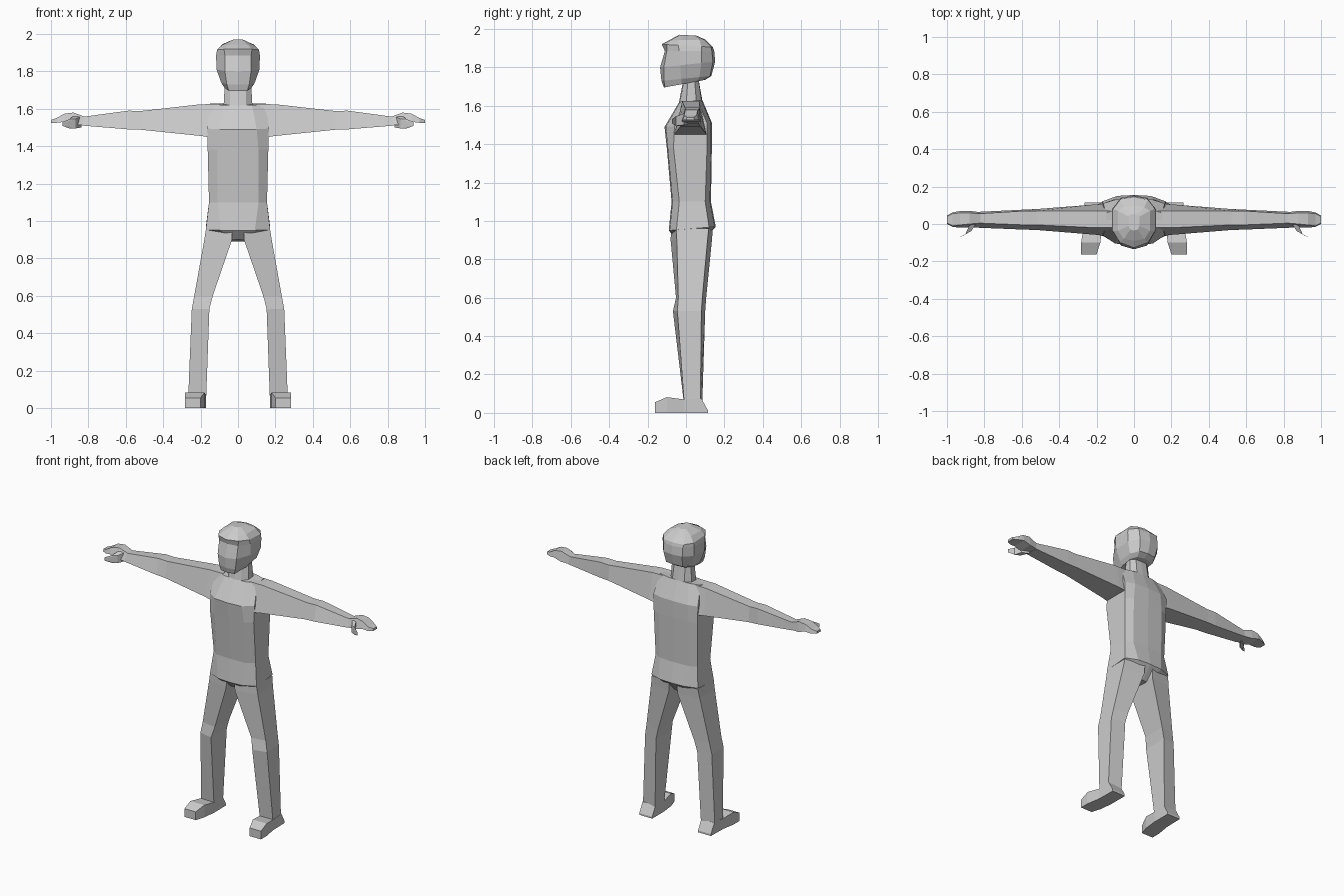
import bpy, bmesh

grey = bpy.data.materials.new("plain_grey")
grey.diffuse_color = (0.6, 0.6, 0.6, 1)


def loft(name, rings, mirror=False):
    """Skin a list of equal-length rings, cap both ends, optionally mirror over x."""
    bm = bmesh.new()
    rows = [[bm.verts.new(p) for p in ring] for ring in rings]
    n = len(rows[0])
    for a, b in zip(rows, rows[1:]):
        for i in range(n):
            j = (i + 1) % n
            bm.faces.new((a[i], a[j], b[j], b[i]))
    bm.faces.new(rows[0])
    bm.faces.new(rows[-1])
    bmesh.ops.recalc_face_normals(bm, faces=bm.faces[:])
    mesh = bpy.data.meshes.new(name)
    bm.to_mesh(mesh)
    bm.free()
    mesh.materials.append(grey)
    ob = bpy.data.objects.new(name, mesh)
    bpy.context.collection.objects.link(ob)
    if mirror:
        ob.modifiers.new("mirror", 'MIRROR')
    return ob


def body_ring(zf, zb, w, xi, fc, f, sf, sb, b, bc):
    """Ten-sided symmetric ring; height runs from zf at the front to zb at the back."""
    half = [(0, fc), (xi, f), (w, sf), (w, sb), (xi, b), (0, bc)]
    pts = half + [(-x, y) for x, y in half[4:0:-1]]
    return [(x, y, zf + (zb - zf) * (y - fc) / (bc - fc)) for x, y in pts]


# Torso from crotch to shoulder line
loft("torso", [body_ring(*r) for r in (
    (.90, .89, .04, .025, -.045, -.04, -.02, .06, .08, .085),
    (.95, .97, .172, .09, -.09, -.085, -.05, .12, .15, .155),
    (1.10, 1.10, .155, .11, -.075, -.07, -.035, .10, .125, .13),
    (1.38, 1.40, .162, .11, -.10, -.095, -.065, .11, .13, .135),
    (1.49, 1.51, .165, .10, -.112, -.105, -.06, .11, .13, .135),
    (1.62, 1.63, .15, .075, -.035, -.03, -.01, .06, .08, .085))])

# Neck
loft("neck", [body_ring(*r) for r in (
    (1.60, 1.60, .078, .045, -.04, -.035, .0, .055, .085, .09),
    (1.73, 1.74, .07, .04, -.015, -.01, .01, .045, .065, .065))])

# Head, with the brow overhanging the face
loft("head", [body_ring(*r) for r in (
    (1.695, 1.735, .072, .05, -.115, -.11, -.02, .055, .09, .10),
    (1.73, 1.755, .09, .06, -.128, -.115, -.025, .07, .125, .132),
    (1.80, 1.83, .115, .07, -.135, -.115, -.03, .08, .14, .152),
    (1.885, 1.885, .117, .07, -.11, -.10, -.035, .08, .135, .147),
    (1.92, 1.905, .112, .075, -.127, -.10, -.04, .08, .13, .14),
    (1.94, 1.945, .085, .055, -.09, -.08, -.035, .07, .09, .10),
    (1.97, 1.965, .03, .02, -.035, -.03, -.01, .04, .05, .055))])


# Legs: four-sided, narrow at the outer side
def leg_ring(z, xo, xi, sf, f, b, sb):
    return [(xo, sf, z), (xi, f, z), (xi, b, z), (xo, sb, z)]


loft("leg", [leg_ring(*r) for r in (
    (.96, .171, .03, -.05, -.078, .14, .118),
    (.90, .18, .032, -.048, -.08, .135, .112),
    (.60, .234, .135, -.04, -.052, .105, .085),
    (.53, .247, .153, -.045, -.068, .10, .08),
    (.06, .266, .17, -.01, -.012, .085, .075))], True)

# Feet: heel to toe
loft("foot", [[(xi, y, 0), (xo, y, 0), (xo, y, zt), (xi, y, zt)]
              for y, xi, xo, zt in (
    (.115, .17, .265, .012), (.08, .17, .266, .075), (-.01, .17, .268, .07),
    (-.10, .18, .283, .082), (-.162, .20, .283, .055))], True)


# Arms: narrow top, wider underside
def arm_ring(x, zt, zb, tf, tb, bf, bb):
    return [(x, tf, zt), (x, bf, zb), (x, bb, zb), (x, tb, zt)]


loft("arm", [arm_ring(*r) for r in (
    (.10, 1.625, 1.44, -.02, .07, -.07, .11),
    (.20, 1.624, 1.455, -.02, .07, -.058, .105),
    (.52, 1.588, 1.488, -.005, .07, -.032, .08),
    (.585, 1.59, 1.49, -.005, .07, -.03, .077),
    (.83, 1.557, 1.51, .005, .055, -.02, .065))], True)

# Hands: rounded mitten
loft("hand", [arm_ring(*r) for r in (
    (.82, 1.558, 1.511, .005, .055, -.018, .063),
    (.88, 1.58, 1.515, .0, .06, -.02, .07),
    (.93, 1.573, 1.53, -.005, .06, -.02, .07),
    (.97, 1.55, 1.525, -.01, .055, -.015, .062),
    (1.0, 1.54, 1.525, .005, .04, .0, .045))], True)

# Thumbs
loft("thumb", [[(x - d, y + d / 2, zt), (x + d, y - d / 2, zt),
                (x + d, y - d / 2, zb), (x - d, y + d / 2, zb)][::1]
               for x, y, d, zt, zb in (
    (.86, .0, .022, 1.56, 1.50), (.885, -.045, .016, 1.545, 1.495),
    (.925, -.068, .012, 1.53, 1.508))], True)
